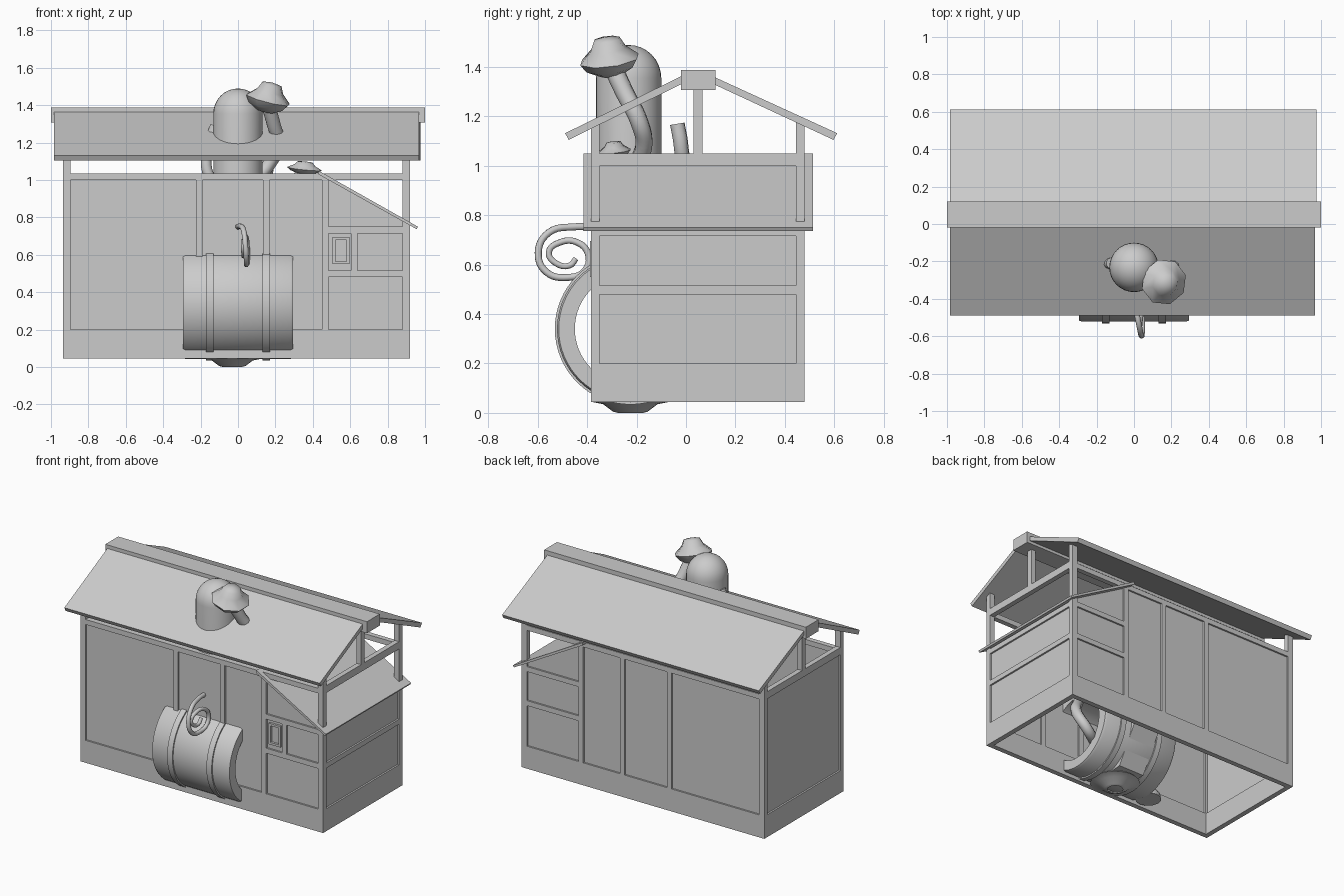
import bpy, bmesh, math
from mathutils import Vector

if "Cube" in bpy.data.objects:
    bpy.data.objects.remove(bpy.data.objects["Cube"])


def finish(name, bm, smooth=None):
    bmesh.ops.recalc_face_normals(bm, faces=bm.faces)
    me = bpy.data.meshes.new(name)
    bm.to_mesh(me)
    bm.free()
    ob = bpy.data.objects.new(name, me)
    bpy.context.collection.objects.link(ob)
    if smooth:
        bpy.ops.object.select_all(action='DESELECT')
        ob.select_set(True)
        bpy.context.view_layer.objects.active = ob
        bpy.ops.object.shade_smooth_by_angle(angle=math.radians(smooth))
    return ob


def prism(name, pts, axis, a, b):
    """Extrude a 2D outline: axis x uses (y, z), axis y uses (x, z)."""
    bm = bmesh.new()
    place = (lambda p, t: (t, p[0], p[1])) if axis == 'x' else (lambda p, t: (p[0], t, p[1]))
    face = bm.faces.new([bm.verts.new(place(p, a)) for p in pts])
    ext = bmesh.ops.extrude_face_region(bm, geom=[face])
    move = Vector((b - a, 0, 0)) if axis == 'x' else Vector((0, b - a, 0))
    bmesh.ops.translate(bm, vec=move, verts=[v for v in ext['geom'] if isinstance(v, bmesh.types.BMVert)])
    return finish(name, bm)


def box(name, x0, x1, y0, y1, z0, z1):
    return prism(name, [(x0, z0), (x1, z0), (x1, z1), (x0, z1)], 'y', y0, y1)


def lathe(name, profile, loc, segs=32, rot=(0, 0, 0), smooth=40):
    bm = bmesh.new()
    vs = [bm.verts.new((r, 0, z)) for r, z in profile]
    es = [bm.edges.new(p) for p in zip(vs, vs[1:])]
    bmesh.ops.spin(bm, geom=vs + es, cent=(0, 0, 0), axis=(0, 0, 1), angle=math.tau, steps=segs)
    bmesh.ops.remove_doubles(bm, verts=bm.verts, dist=1e-4)
    ob = finish(name, bm, smooth)
    ob.location, ob.rotation_euler = loc, rot
    return ob


def tube(name, pts, radius, taper=1.0):
    cu = bpy.data.curves.new(name, 'CURVE')
    cu.dimensions = '3D'
    cu.bevel_depth, cu.bevel_resolution, cu.resolution_u = radius, 3, 6
    cu.use_fill_caps = True
    sp = cu.splines.new('BEZIER')
    sp.bezier_points.add(len(pts) - 1)
    for i, (bp, p) in enumerate(zip(sp.bezier_points, pts)):
        bp.co = p
        bp.handle_left_type = bp.handle_right_type = 'AUTO'
        bp.radius = 1 + (taper - 1) * i / (len(pts) - 1)
    ob = bpy.data.objects.new(name, cu)
    bpy.context.collection.objects.link(ob)
    return ob


X0, X1, Y0, Y1 = -0.935, 0.92, -0.385, 0.48
T = 0.035            # frame thickness
BASE, TOP = 0.045, 1.035

# long walls: skirt, beams, posts and recessed panels
for side, ya in (('front', Y0), ('back', Y1 - T)):
    yb = ya + T
    pa, pb = ya + 0.012, yb - 0.012
    box(side + '_skirt', X0, X1, ya, yb, BASE, 0.2)
    box(side + '_top_beam', X0, X1, ya, yb, 1.0, TOP)
    for x in (-0.225, 0.133, 0.45):
        box(side + '_stud', x, x + T, ya, yb, 0.2, 1.0)
    for x in (X0, X1 - 0.04):
        box(side + '_corner_post', x, x + 0.04, ya, yb, 0.2, 1.175)
    for z in (0.48, 0.715):
        box(side + '_rail', 0.485, 0.88, ya, yb, z, z + T)
    box(side + '_panel', X0 + 0.02, 0.46, pa, pb, 0.19, 1.01)
    box(side + '_low_panel', 0.46, 0.9, pa, pb, 0.19, 0.73)
    prism(side + '_sloped_panel', [(0.46, 0.73), (0.9, 0.73), (0.9, 0.768), (0.46, 1.02)], 'y', pa, pb)

# end walls
for side, xa, zt in (('left', X0, TOP), ('right', X1 - T, 0.75)):
    xb = xa + T
    box(side + '_skirt', xa, xb, Y0 + T, Y1 - T, BASE, 0.2)
    box(side + '_wall_head', xa, xb, Y0 + T, Y1 - T, zt - T, zt)
    box(side + '_panel', xa + 0.012, xb - 0.012, Y0 + 0.02, Y1 - 0.02, 0.19, zt - 0.02)
    box(side + '_king_post', xa, xb, 0.03, 0.067, TOP - 0.02, 1.32)
box('right_mid_rail', X1 - T, X1, Y0 + T, Y1 - T, 0.48, 0.515)
box('right_tie_beam', X1 - T, X1, Y0 + T, Y1 - T, 1.0, 1.05)
box('left_tie_beam', X0, X0 + T, Y0 + T, Y1 - T, 1.0, 1.05)

# small window beside the right front panel
box('window_stud', 0.605, 0.64, Y0, Y0 + T, 0.515, 0.715)
for x in (0.505, 0.58):
    box('window_jamb', x, x + 0.015, Y0 - 0.003, Y0 + 0.02, 0.55, 0.695)
for z in (0.55, 0.68):
    box('window_sill', 0.505, 0.595, Y0 - 0.003, Y0 + 0.02, z, z + 0.015)

# roof slopes, ridge and side awning
prism('front_roof', [(0.0, 1.372), (0.0, 1.34), (-0.475, 1.105), (-0.489, 1.132)], 'x', -0.985, 0.967)
prism('back_roof', [(0.1, 1.366), (0.1, 1.336), (0.597, 1.105), (0.612, 1.132)], 'x', -0.985, 0.977)
box('ridge_beam', -1, 1, -0.02, 0.12, 1.307, 1.387)
prism('side_awning', [(0.43, 1.05), (0.43, 1.03), (0.955, 0.737), (0.962, 0.75)], 'y', -0.415, 0.515)

# hollow barrel lying along x, with hoops
C = (0, -0.225, 0.34)
flat = (0, math.pi / 2, 0)
lathe('barrel', [(0.225, -0.295), (0.29, -0.295), (0.297, -0.28), (0.297, 0.28), (0.29, 0.295),
                 (0.225, 0.295), (0.225, -0.295)], C, 64, flat)
for x in (-0.15, 0.15):
    lathe('barrel_hoop', [(0.29, -0.02), (0.306, -0.02), (0.306, 0.02), (0.29, 0.02), (0.29, -0.02)],
          (x, C[1], C[2]), 64, flat)

# domed boiler standing on the barrel
dome = [(0.132 * math.cos(a), 1.355 + 0.134 * math.sin(a)) for a in [i * math.pi / 16 for i in range(9)]]
lathe('domed_body', [(0, 0.6), (0.132, 0.6)] + dome, (0, -0.232, 0), 32)

# coiled spout in front of the wall
tube('coiled_spout', [(0.0, -0.37, 0.75), (0.01, -0.45, 0.753), (0.03, -0.555, 0.73), (0.04, -0.598, 0.65),
                      (0.045, -0.565, 0.57), (0.045, -0.48, 0.548), (0.05, -0.41, 0.575), (0.05, -0.395, 0.64),
                      (0.045, -0.44, 0.69), (0.035, -0.51, 0.69), (0.03, -0.555, 0.65), (0.03, -0.525, 0.605),
                      (0.03, -0.47, 0.597), (0.03, -0.445, 0.625)], 0.015, 0.8)

# raised arm with a flared cap, second cap and side pipes
tube('raised_arm', [(0.1, -0.2, 1.0), (0.17, -0.17, 1.09), (0.215, -0.19, 1.18), (0.19, -0.25, 1.3),
                    (0.155, -0.305, 1.42)], 0.034, 1.15)
cap = [(0, 0.095), (0.055, 0.085), (0.075, 0.045), (0.125, 0), (0.1, -0.035), (0.045, -0.065), (0, -0.065)]
lathe('flared_cap', cap, (0.16, -0.31, 1.43), 8, (0.2, 0.2, 0.3), 60)
low = lathe('low_cap', cap, (0.355, -0.29, 1.06), 10, (0.1, 0.1, 0), 60)
low.scale = (0.75, 0.55, 0.42)
tube('lower_arm', [(0.1, -0.25, 0.85), (0.22, -0.27, 0.93), (0.35, -0.29, 1.05)], 0.025)
tube('rear_pipe', [(0.08, -0.1, 0.92), (0.14, -0.02, 1.0), (0.165, -0.02, 1.08), (0.165, -0.035, 1.17)], 0.03)
tube('left_pipe', [(-0.1, -0.22, 0.95), (-0.165, -0.22, 1.05), (-0.15, -0.21, 1.2), (-0.12, -0.21, 1.29)], 0.03)

# bowl, tray and drain under the barrel
lathe('drain_bowl', [(0.05, 0.0), (0.07, 0.005), (0.11, 0.035), (0.16, 0.045), (0.15, 0.055),
                     (0.06, 0.015), (0.05, 0.0)], (-0.03, -0.225, 0.0), 24)
prism('rear_tray', [(-0.22, 0.05), (-0.05, 0.06), (0.13, 0.36), (0.1, 0.38)], 'x', -0.12, 0.08)
tube('lower_pipe', [(0.25, -0.1, 0.2), (0.36, -0.05, 0.24), (0.4, -0.1, 0.36), (0.32, -0.18, 0.5)], 0.035)
lathe('drain_knob', [(0, 0.11), (0.03, 0.09), (0.08, 0.03), (0.085, 0.0), (0, 0.0)], (-0.33, -0.25, 0.05), 12)
